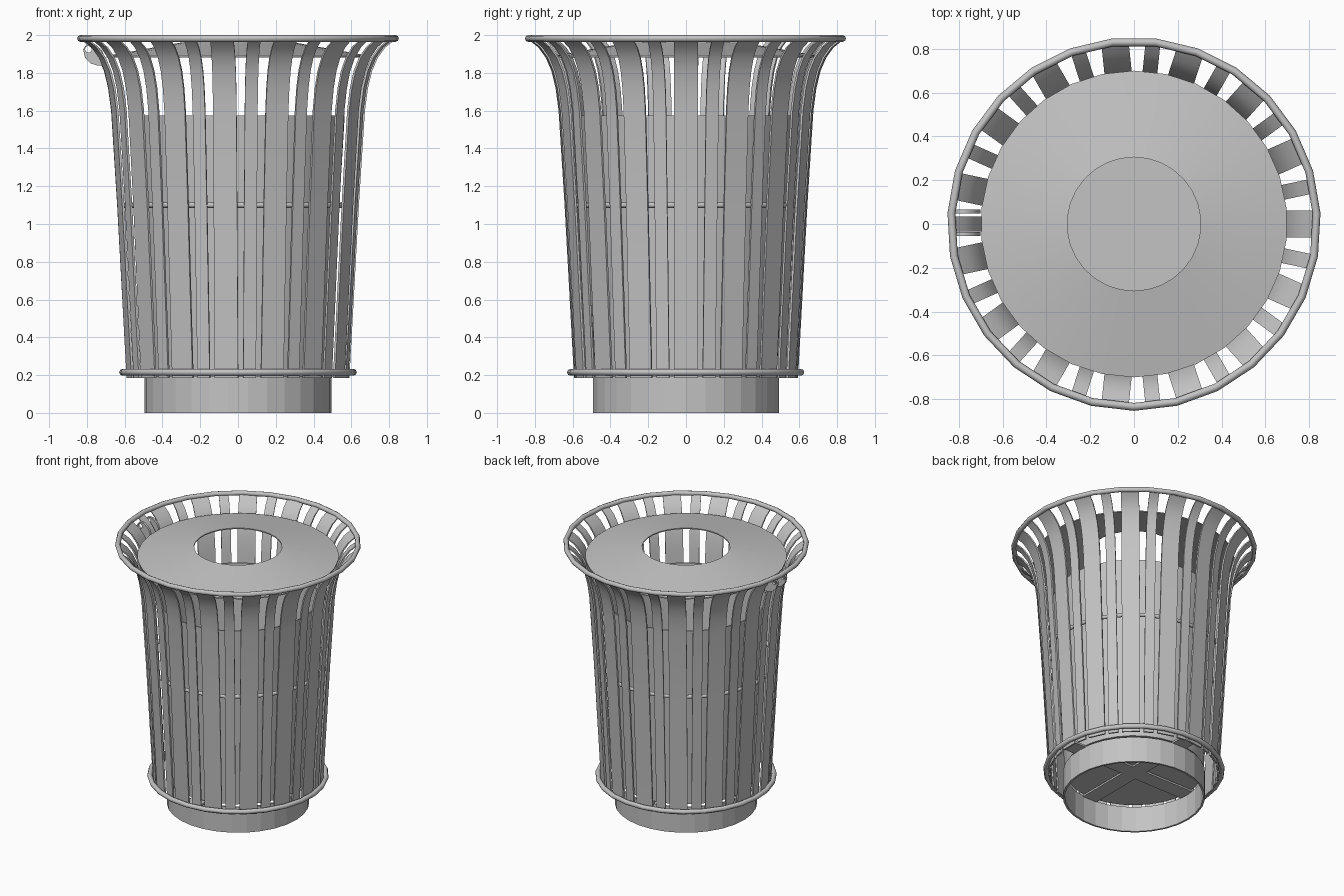
import bpy, bmesh
from math import sin, cos, pi, radians
from mathutils import Matrix

cube = bpy.data.objects.get("Cube")
if cube:
    bpy.data.objects.remove(cube)

# One painted-metal colour
grey = bpy.data.materials.new("grey_metal")
grey.use_nodes = True
COLOUR = (0.55, 0.55, 0.55, 1)
grey.diffuse_color = COLOUR
grey.node_tree.nodes["Principled BSDF"].inputs["Base Color"].default_value = COLOUR


def add_object(name, bm, smooth=None):
    bmesh.ops.recalc_face_normals(bm, faces=bm.faces)
    mesh = bpy.data.meshes.new(name)
    bm.to_mesh(mesh)
    bm.free()
    mesh.materials.append(grey)
    obj = bpy.data.objects.new(name, mesh)
    bpy.context.collection.objects.link(obj)
    if smooth:
        bpy.ops.object.select_all(action='DESELECT')
        obj.select_set(True)
        bpy.context.view_layer.objects.active = obj
        bpy.ops.object.shade_smooth_by_angle(angle=radians(smooth))
    return obj


def lathe(name, profile, sides, start=0.0, closed=True, smooth=None):
    """Spin a (radius, height) profile; radius 0 becomes a pole."""
    bm = bmesh.new()
    rings = []
    for i in range(sides):
        a = start + 2 * pi * i / sides
        rings.append([bm.verts.new((r * cos(a), r * sin(a), z)) for r, z in profile])
    count = len(profile)
    for i in range(sides):
        here, there = rings[i], rings[(i + 1) % sides]
        for j in range(count if closed else count - 1):
            k = (j + 1) % count
            bm.faces.new((here[j], there[j], there[k], here[k]))
    bmesh.ops.remove_doubles(bm, verts=bm.verts, dist=1e-5)
    return add_object(name, bm, smooth)


def hoop(name, radius, height, tube, sides=27):
    section = [(radius + tube * cos(k * pi / 4), height + tube * sin(k * pi / 4))
               for k in range(8)]
    return lathe(name, section, sides, -pi / 2, smooth=50)


# Flared slats, alternating wide and narrow
PAIRS = 15
THICK = 0.012
SLAT = [(0.59, 0.185), (0.64, 1.1), (0.672, 1.6), (0.688, 1.72), (0.71, 1.81),
        (0.74, 1.88), (0.78, 1.935), (0.83, 1.975)]


def slat_ring(name, width, offset):
    bm = bmesh.new()
    for i in range(PAIRS):
        turn = Matrix.Rotation(2 * pi * (i + offset) / PAIRS, 4, 'Z')
        rows = []
        for r, z in SLAT:
            corners = [(r, -width / 2), (r, width / 2),
                       (r - THICK, width / 2), (r - THICK, -width / 2)]
            rows.append([bm.verts.new(turn @ Matrix.Translation((x, y, z)).translation)
                         for x, y in corners])
        for low, high in zip(rows, rows[1:]):
            for j in range(4):
                k = (j + 1) % 4
                bm.faces.new((low[j], low[k], high[k], high[j]))
        bm.faces.new(rows[0])
        bm.faces.new(rows[-1])
    return add_object(name, bm, smooth=30)


slat_ring("wide_slats", 0.125, 0)
slat_ring("narrow_slats", 0.068, 0.5)

# Hoops that hold the slats
hoop("top_rim", 0.835, 1.982, 0.018)
hoop("middle_hoop", 0.622, 1.1, 0.014)
hoop("bottom_hoop", 0.612, 0.215, 0.018)

# Inner bin with a closed floor
lathe("inner_bin", [(0, 0.212), (0.483, 0.212), (0.565, 1.575),
                    (0.557, 1.575), (0.475, 0.22), (0, 0.22)],
      30, closed=False, smooth=30)

# Shallow conical lid with a round opening
lathe("lid", [(0.70, 1.89), (0.305, 1.96), (0.305, 1.952), (0.70, 1.882)],
      30, -pi / 2, smooth=30)

# Open base ring
lathe("base_ring", [(0.494, 0), (0.494, 0.195), (0.48, 0.195), (0.48, 0)], 2 * PAIRS)

# Crossed floor bars under the bin
for name, size in (("floor_bar_side", (1.17, 0.12, 0.014)),
                   ("floor_bar_front", (0.12, 1.17, 0.014))):
    bm = bmesh.new()
    bmesh.ops.create_cube(bm, size=1)
    bmesh.ops.scale(bm, vec=size, verts=bm.verts)
    bmesh.ops.translate(bm, vec=(0, 0, 0.198), verts=bm.verts)
    add_object(name, bm)

# Pair of hinge lugs with a pin hole, on the right side
LUG = [(-0.80, 1.955), (-0.82, 1.925), (-0.81, 1.88), (-0.78, 1.85), (-0.74, 1.838),
       (-0.705, 1.842), (-0.70, 1.87), (-0.72, 1.92), (-0.76, 1.955)]
HOLE = [(-0.792 + 0.018 * cos(k * pi / 5), 1.925 + 0.018 * sin(k * pi / 5))
        for k in range(10)]
for name, y in (("back_lug", 0.058), ("front_lug", -0.045)):
    curve = bpy.data.curves.new(name, 'CURVE')
    curve.dimensions = '2D'
    curve.fill_mode = 'BOTH'
    curve.extrude = 0.009
    for outline in (LUG, HOLE):
        spline = curve.splines.new('POLY')
        spline.points.add(len(outline) - 1)
        for point, (x, z) in zip(spline.points, outline):
            point.co = (x, z, 0, 1)
        spline.use_cyclic_u = True
    curve.materials.append(grey)
    lug = bpy.data.objects.new(name, curve)
    lug.location.y = y
    lug.rotation_euler.x = pi / 2
    bpy.context.collection.objects.link(lug)
    bpy.ops.object.select_all(action='DESELECT')
    lug.select_set(True)
    bpy.context.view_layer.objects.active = lug
    bpy.ops.object.convert(target='MESH')
